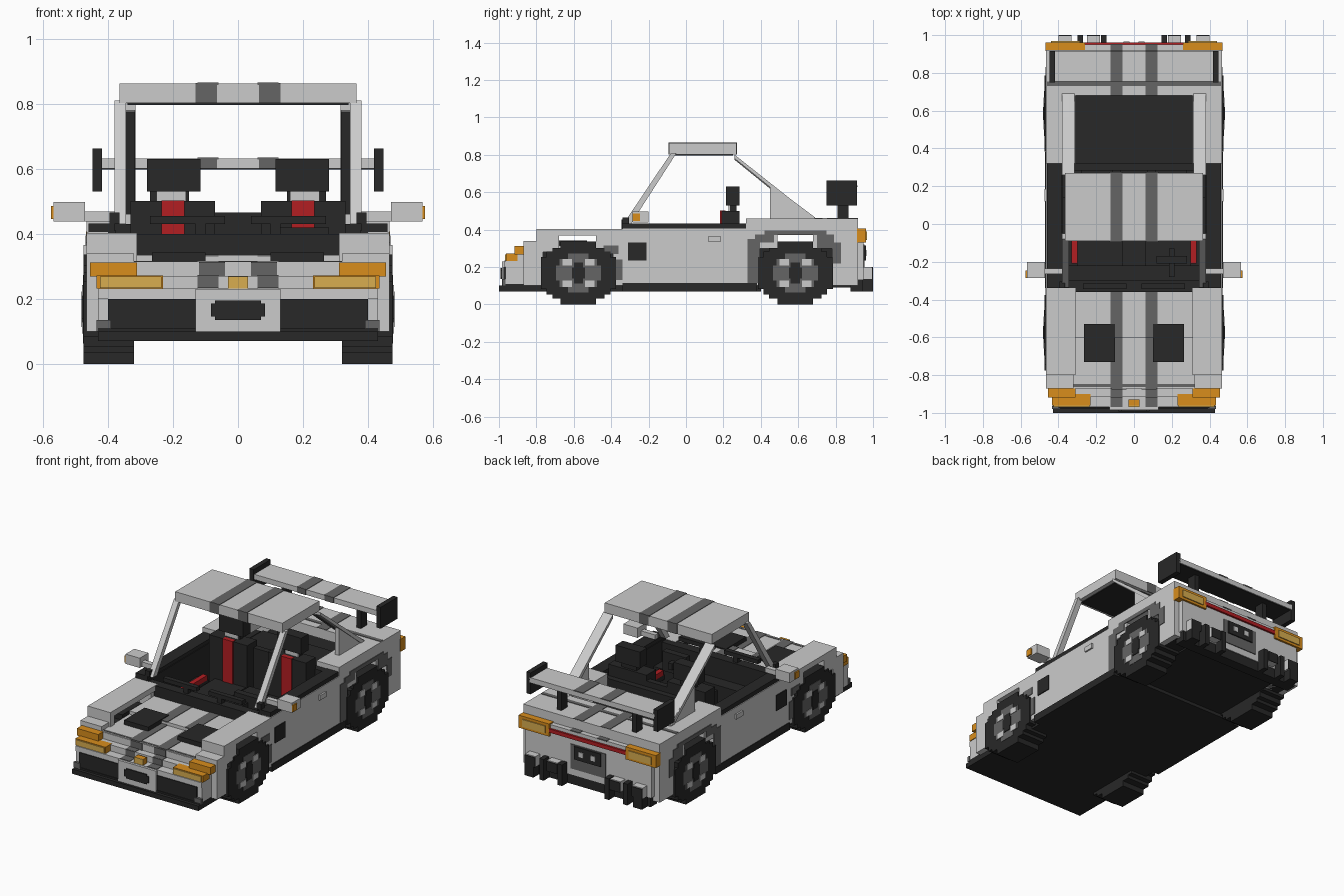
import bpy, bmesh
from mathutils import Matrix, Vector

if "Cube" in bpy.data.objects:
    bpy.data.objects.remove(bpy.data.objects["Cube"])


def material(name, r, g, b):
    m = bpy.data.materials.new(name)
    m.use_nodes = True
    m.diffuse_color = (r, g, b, 1)
    shader = m.node_tree.nodes["Principled BSDF"]
    shader.inputs["Base Color"].default_value = (r, g, b, 1)
    return m


LIGHT = material("light grey paint", .6, .6, .6)
STRIPE = material("stripe grey", .13, .13, .13)
DARK = material("dark plastic", .021, .021, .021)
ORANGE = material("orange lamp", .69, .27, .012)
YELLOW = material("yellow lamp", .69, .42, .08)
RED = material("red trim", .45, .013, .016)


def finish(name, color, bm):
    bmesh.ops.recalc_face_normals(bm, faces=bm.faces)
    mesh = bpy.data.meshes.new(name)
    bm.to_mesh(mesh)
    bm.free()
    mesh.materials.append(color)
    obj = bpy.data.objects.new(name, mesh)
    bpy.context.scene.collection.objects.link(obj)


def add_box(bm, xs, ys, zs):
    spans = [(min(s), max(s)) for s in (xs, ys, zs)]
    centre = Vector([(a + b) / 2 for a, b in spans])
    size = [b - a for a, b in spans] + [1]
    bmesh.ops.create_cube(bm, size=1, matrix=Matrix.Translation(centre) @ Matrix.Diagonal(size))


def box(name, color, xs, ys, zs):
    """One block; a single number for xs means a centred half width."""
    bm = bmesh.new()
    add_box(bm, xs if isinstance(xs, tuple) else (-xs, xs), ys, zs)
    finish(name, color, bm)


def pair(name, color, xs, ys, zs):
    """The same block on both sides."""
    for side, sign in (("left", 1), ("right", -1)):
        box(side + "_" + name, color, tuple(sign * x for x in xs), ys, zs)


def side_profile(name, color, xs, points):
    """A y-z outline extruded across x, on both sides."""
    for side, sign in (("left", 1), ("right", -1)):
        bm = bmesh.new()
        face = bm.faces.new([bm.verts.new((sign * xs[0], y, z)) for y, z in points])
        new = bmesh.ops.extrude_face_region(bm, geom=[face])["geom"]
        verts = [v for v in new if isinstance(v, bmesh.types.BMVert)]
        bmesh.ops.translate(bm, verts=verts, vec=(sign * (xs[1] - xs[0]), 0, 0))
        finish(side + "_" + name, color, bm)


def stripes(name, ys, z):
    pair(name + "_stripe", STRIPE, (.06, .125), ys, (z - .004, z + .003))


# Chassis and sills
box("underbody", DARK, .43, (-.98, .4), (.07, .11))
box("front_core", DARK, .32, (-.87, -.34), (.1, .3))
box("rear_core", DARK, .32, (.32, .9), (.09, .31))
box("rear_floor", DARK, .43, (.77, .9), (.1, .13))
box("front_splitter", DARK, .43, (-1, -.87), (.07, .1))
pair("sill", DARK, (.38, .47), (-.34, .38), (.07, .115))

# Nose
box("front_grille", DARK, .4, (-.975, -.87), (.1, .2))
pair("nose_corner", LIGHT, (.4, .43), (-.965, -.87), (.1, .23))
pair("grille_foot", STRIPE, (.39, .435), (-.98, -.964), (.1, .135))
box("front_plate_frame", LIGHT, .13, (-.985, -.96), (.1, .23))
box("front_plate", DARK, .083, (-.992, -.985), (.145, .185))
box("front_plate_centre", DARK, .07, (-.992, -.985), (.135, .195))
box("nose_lower_step", LIGHT, .43, (-.97, -.87), (.2, .232))
box("nose_middle_step", LIGHT, .43, (-.915, -.86), (.23, .27))
box("nose_upper_step", LIGHT, .45, (-.872, -.8), (.265, .31))
pair("nose_upper_stripe", STRIPE, (.04, .12), (-.876, -.871), (.27, .313))
pair("nose_middle_stripe", STRIPE, (.06, .125), (-.919, -.914), (.232, .272))
stripes("nose_lower", (-.97, -.915), .232)
stripes("nose_middle", (-.915, -.87), .27)
pair("lower_front_lamp", ORANGE, (.23, .435), (-.962, -.9), (.232, .272))
pair("lower_lamp_lens", YELLOW, (.235, .425), (-.968, -.961), (.234, .268))
pair("upper_front_lamp", ORANGE, (.31, .455), (-.918, -.865), (.268, .312))
box("nose_centre_lamp", ORANGE, .03, (-.962, -.93), (.232, .268))
box("nose_centre_lens", YELLOW, .03, (-.968, -.961), (.232, .268))

# Hood, sunk between the fenders
box("hood_front", LIGHT, .32, (-.87, -.6), (.29, .314))
box("hood_back", LIGHT, .32, (-.6, -.34), (.29, .334))
stripes("hood_front", (-.87, -.6), .314)
stripes("hood_back", (-.602, -.34), .334)
box("hood_seam", STRIPE, .45, (-.862, -.848), (.305, .316))
pair("hood_vent", DARK, (.1, .265), (-.73, -.53), (.3, .342))

# Front fenders, stepped around the wheel opening
pair("fender_top", LIGHT, (.31, .465), (-.8, -.34), (.368, .402))
pair("fender_front", LIGHT, (.32, .465), (-.87, -.765), (.1, .34))
pair("fender_shoulder", LIGHT, (.31, .465), (-.8, -.76), (.3, .37))
pair("fender_back", LIGHT, (.32, .465), (-.39, -.34), (.1, .37))
pair("fender_front_step", LIGHT, (.4, .465), (-.77, -.68), (.28, .37))
pair("fender_back_step", LIGHT, (.4, .465), (-.48, -.38), (.28, .37))
pair("front_arch_trim", STRIPE, (.46, .469), (-.44, -.36), (.27, .315))
pair("front_arch_lower_trim", STRIPE, (.46, .469), (-.375, -.34), (.13, .24))

# Doors
pair("door", LIGHT, (.4, .465), (-.34, .325), (.115, .405))
pair("door_rim", DARK, (.38, .46), (-.34, .32), (.4, .432))
pair("door_inner_panel", DARK, (.375, .4), (-.34, .32), (.11, .41))
pair("door_armrest", DARK, (.3, .38), (-.22, .14), (.22, .25))
pair("door_red_trim", RED, (.3, .33), (-.21, .13), (.25, .28))
pair("side_intake", DARK, (.46, .471), (-.31, -.21), (.235, .33))
pair("door_handle", LIGHT, (.46, .475), (.12, .185), (.335, .365))

# Cabin
box("cowl", DARK, .4, (-.36, -.3), (.11, .4))
box("dashboard", DARK, .38, (-.3, -.22), (.11, .28))
pair("cowl_bar", DARK, (.04, .27), (-.345, -.315), (.43, .455))
pair("cowl_bar_post", DARK, (.1, .13), (-.345, -.315), (.39, .435))
box("centre_tunnel", DARK, .06, (-.22, .2), (.11, .25))
box("cabin_bulkhead", DARK, .33, (.25, .285), (.11, .465))
box("cabin_back", DARK, .4, (.28, .32), (.11, .43))
box("steering_column", DARK, (.185, .215), (-.28, -.13), (.34, .38))
box("steering_wheel", DARK, (.12, .28), (-.21, -.17), (.3, .42))
pair("seat_cushion", DARK, (.08, .29), (-.08, .2), (.11, .24))
pair("seat_back", DARK, (.07, .33), (.19, .285), (.11, .5))
pair("seat_stripe", RED, (.165, .235), (.183, .21), (.24, .503))
pair("headrest_post", DARK, (.15, .25), (.235, .27), (.49, .54))
pair("headrest_post_cover", LIGHT, (.16, .25), (.228, .236), (.5, .53))
pair("headrest", DARK, (.115, .28), (.215, .285), (.53, .63))

# Rear quarters and deck
pair("quarter_top", LIGHT, (.31, .465), (.32, .92), (.37, .46))
pair("quarter_front", LIGHT, (.34, .465), (.32, .39), (.1, .38))
pair("quarter_back", LIGHT, (.32, .465), (.78, .92), (.1, .38))
pair("quarter_front_step", LIGHT, (.4, .465), (.38, .49), (.3, .38))
pair("quarter_back_step", LIGHT, (.4, .465), (.68, .79), (.3, .38))
pair("arch_front_trim", STRIPE, (.46, .469), (.33, .395), (.115, .35))
pair("arch_upper_trim", STRIPE, (.46, .469), (.37, .47), (.33, .375))
pair("arch_top_trim", STRIPE, (.46, .469), (.42, .75), (.37, .395))
pair("arch_back_trim", STRIPE, (.46, .469), (.7, .79), (.3, .375))
pair("arch_lower_trim", STRIPE, (.46, .469), (.78, .83), (.22, .33))
box("engine_cover", DARK, .32, (.3, .7), (.3, .333))
box("rear_deck", LIGHT, .32, (.68, .92), (.4, .46))
stripes("deck", (.68, .92), .46)
box("deck_seam", STRIPE, .46, (.73, .755), (.455, .463))

# Tail
box("tail_panel", LIGHT, .43, (.88, .95), (.13, .4))
stripes("tail", (.92, .952), .4)
box("tail_red_strip", RED, .27, (.94, .962), (.355, .378))
pair("tail_lamp", ORANGE, (.26, .468), (.915, .962), (.33, .407))
pair("tail_lamp_lens", YELLOW, (.285, .44), (.961, .968), (.345, .39))
box("rear_plate_surround", STRIPE, .12, (.945, .955), (.17, .32))
box("rear_plate", DARK, .09, (.953, .962), (.235, .315))
pair("rear_plate_mark", LIGHT, (.025, .055), (.96, .966), (.26, .29))
box("rear_bumper", DARK, .42, (.88, .945), (.07, .135))
for name, xs in (("exhaust", (.18, .25)), ("outer_exhaust", (.33, .4))):
    pair(name, LIGHT, xs, (.94, .995), (.135, .2))
    pair(name + "_mouth", DARK, xs, (.994, 1), (.135, .195))
pair("diffuser_inner_fin", DARK, (.145, .175), (.9, 1), (.07, .2))
pair("diffuser_outer_fin", DARK, (.27, .3), (.9, 1), (.07, .2))
pair("diffuser_end", DARK, (.34, .4), (.9, 1), (.07, .135))

# Roof and pillars
box("roof", LIGHT, .365, (-.09, .27), (.802, .862))
box("roof_lining", DARK, .34, (-.07, .25), (.796, .803))
stripes("roof", (-.093, .273), .862)
pair("roof_front_stripe", STRIPE, (.065, .13), (-.094, -.088), (.802, .864))
pair("roof_back_stripe", STRIPE, (.065, .13), (.268, .274), (.802, .864))
side_profile("front_pillar", LIGHT, (.345, .38),
             [(-.335, .43), (-.295, .43), (-.05, .81), (-.08, .81)])
pair("front_pillar_foot", DARK, (.365, .395), (-.34, -.305), (.43, .465))
side_profile("rear_pillar", LIGHT, (.315, .38),
             [(.26, .8), (.26, .78), (.655, .46), (.69, .46)])
side_profile("rear_pillar_lining", STRIPE, (.317, .35),
             [(.26, .782), (.26, .773), (.645, .46), (.656, .46)])
side_profile("buttress", LIGHT, (.345, .375), [(.45, .45), (.69, .45), (.69, .465), (.45, .645)])

# Rear wing
box("wing", LIGHT, .425, (.755, .915), (.6, .632))
box("wing_underside", DARK, .42, (.76, .91), (.597, .601))
stripes("wing", (.753, .917), .632)
pair("wing_front_stripe", STRIPE, (.065, .125), (.751, .756), (.6, .634))
pair("wing_end_plate", DARK, (.418, .448), (.75, .915), (.53, .662))
pair("wing_support", DARK, (.24, .27), (.81, .87), (.455, .6))

# Mirrors
pair("mirror_arm", LIGHT, (.375, .48), (-.265, -.235), (.438, .468))
pair("mirror", LIGHT, (.47, .567), (-.285, -.2), (.438, .498))
pair("mirror_lamp", ORANGE, (.566, .575), (-.285, -.245), (.445, .485))

# Wheels: stacked blocks make the stepped outline
tyre_steps = [(.2, .085), (.17, .115), (.14, .135), (.095, .168)]
rim_steps = [(.12, .04), (.1, .075), (.055, .105)]
hub_steps = [(.035, .03), (.025, .055)]
for end, y in (("front", -.575), ("rear", .585)):
    for side, sign in (("left", 1), ("right", -1)):
        for part, color, steps, inner, outer in (
                ("tyre", DARK, tyre_steps, .32, .475),
                ("rim", STRIPE, rim_steps, .47, .477),
                ("hub", DARK, hub_steps, .47, .481)):
            bm = bmesh.new()
            for half, high in steps:
                add_box(bm, (sign * inner, sign * outer), (y - half, y + half),
                        (.168 - high, .168 + high))
            finish("_".join((end, side, part)), color, bm)
        # Pale spokes at the rim corners
        bm = bmesh.new()
        for a in (-1, 1):
            for b in (-1, 1):
                add_box(bm, (sign * .475, sign * .48),
                        (y + a * .035, y + a * .085), (.168 + b * .04, .168 + b * .075))
        finish("_".join((end, side, "spokes")), LIGHT, bm)
